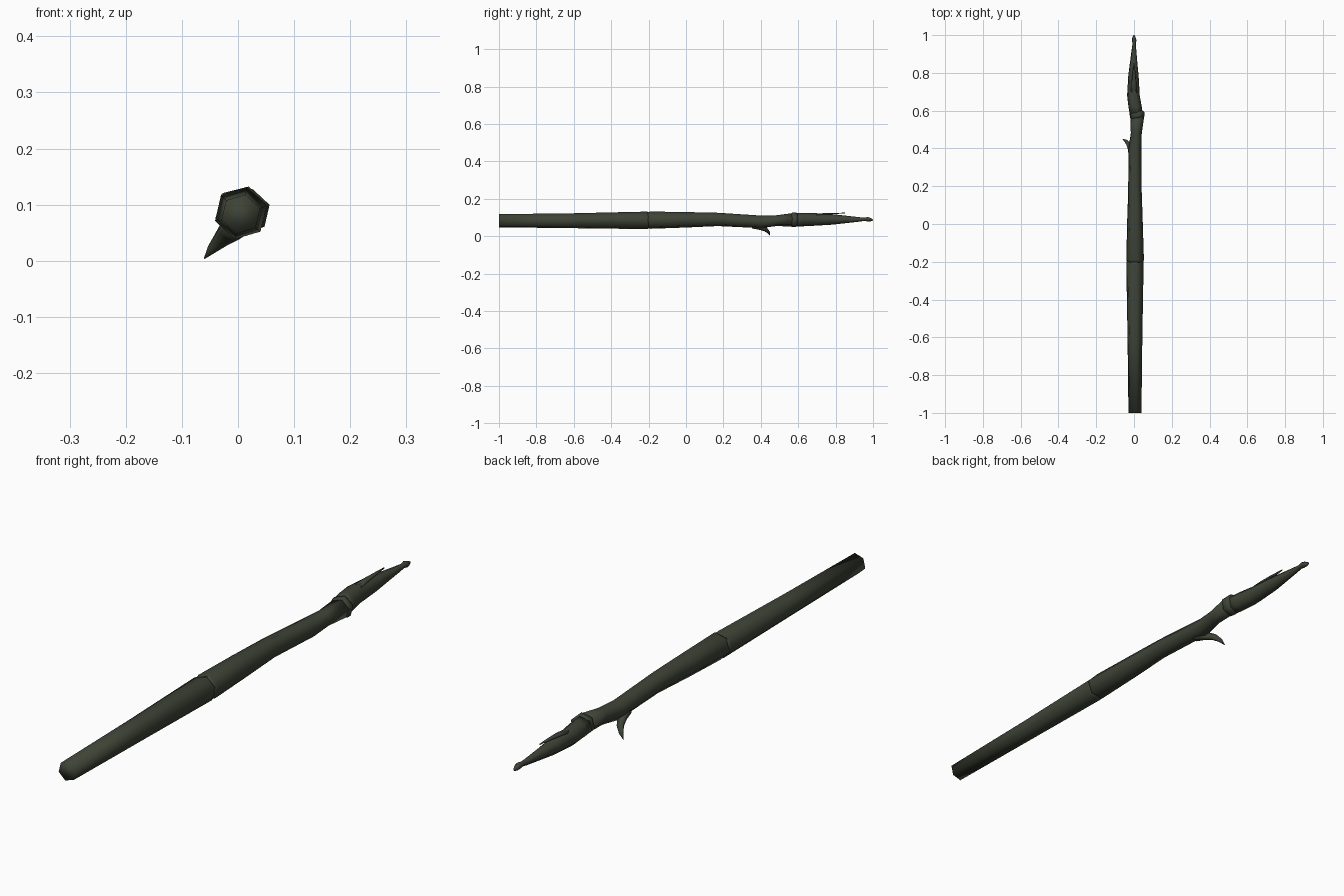
import bpy, bmesh, math
from mathutils import Vector

mat = bpy.data.materials.new("dark olive green")
mat.diffuse_color = (0.048, 0.056, 0.037, 1)


def loft(name, sections, sides=6, turn=17):
    """Skin rings given as (centre, axis u, axis v), capped at both ends."""
    bm = bmesh.new()
    rings = []
    for c, u, v in sections:
        ring = []
        for i in range(sides):
            a = math.radians(turn) + math.tau * i / sides
            ring.append(bm.verts.new(Vector(c) + Vector(u) * math.cos(a) + Vector(v) * math.sin(a)))
        rings.append(ring)
    for a, b in zip(rings, rings[1:]):
        for i in range(sides):
            j = (i + 1) % sides
            bm.faces.new((a[i], a[j], b[j], b[i]))
    bm.faces.new(rings[0])
    bm.faces.new(rings[-1])
    bmesh.ops.recalc_face_normals(bm, faces=bm.faces[:])
    for f in bm.faces:
        f.smooth = True
    me = bpy.data.meshes.new(name)
    bm.to_mesh(me)
    bm.free()
    me.materials.append(mat)
    ob = bpy.data.objects.new(name, me)
    bpy.context.collection.objects.link(ob)
    return ob


def stalk(name, rows, tilt=0.0, turn=17):
    """Loft along y from rows of (y, centre x, centre z, radius)."""
    return loft(name, [((x, y, z), (r, r * tilt, 0), (0, 0, r)) for y, x, z, r in rows], turn=turn)


# lower stem segment
stalk("lower_stem", [(-1.0, 0.005, 0.083, 0.036), (-0.6, 0.005, 0.083, 0.041),
                     (-0.21, 0.005, 0.085, 0.048), (-0.195, 0.005, 0.085, 0.044)])

# upper stem segment with a bend below the collar
stalk("upper_stem", [(-0.205, 0.006, 0.086, 0.044), (-0.19, 0.006, 0.086, 0.048),
                     (0.0, 0.005, 0.088, 0.043), (0.17, 0.005, 0.090, 0.037),
                     (0.40, 0.005, 0.077, 0.035), (0.48, 0.012, 0.083, 0.030),
                     (0.57, 0.018, 0.088, 0.037)], turn=14)

# collar ring
stalk("collar", [(0.56, 0.018, 0.088, 0.034), (0.566, 0.018, 0.088, 0.040),
                 (0.585, 0.016, 0.088, 0.041), (0.595, 0.014, 0.088, 0.034)], tilt=0.15)

# pointed bud with a small knob at its end
stalk("bud", [(0.58, 0.012, 0.088, 0.036), (0.62, 0.006, 0.089, 0.037),
              (0.68, -0.003, 0.090, 0.035), (0.78, -0.003, 0.090, 0.029),
              (0.85, -0.002, 0.090, 0.021), (0.93, 0.0, 0.090, 0.012),
              (0.955, 0.001, 0.091, 0.009), (0.972, 0.001, 0.091, 0.0125),
              (0.985, 0.0, 0.089, 0.010), (1.0, 0.0, 0.087, 0.003)])

# small bract peeling off the top of the bud
loft("bract", [((-0.002, 0.68, 0.112), (0.018, 0, 0), (0, 0, 0.006)),
               ((-0.001, 0.74, 0.119), (0.014, 0, 0), (0, 0, 0.006)),
               ((0.0, 0.79, 0.122), (0.009, 0, 0), (0, 0, 0.004)),
               ((0.0, 0.85, 0.124), (0.002, 0, 0), (0, 0, 0.002))], turn=0)

# curved thorn bending outward from the underside
wide = Vector((0.8, 0, -0.6))
out = Vector((-0.6, 0, -0.8))
path = [((-0.006, 0.355, 0.062), 0.026, 0.018, 10), ((-0.016, 0.395, 0.050), 0.021, 0.014, 25),
        ((-0.030, 0.425, 0.037), 0.015, 0.011, 45), ((-0.046, 0.442, 0.021), 0.009, 0.007, 68),
        ((-0.060, 0.449, 0.004), 0.001, 0.001, 85)]
rows = []
for c, w, t, deg in path:
    a = math.radians(deg)
    across = out * math.cos(a) - Vector((0, 1, 0)) * math.sin(a)
    rows.append((c, wide * w, across * t))
loft("thorn", rows, turn=0)
